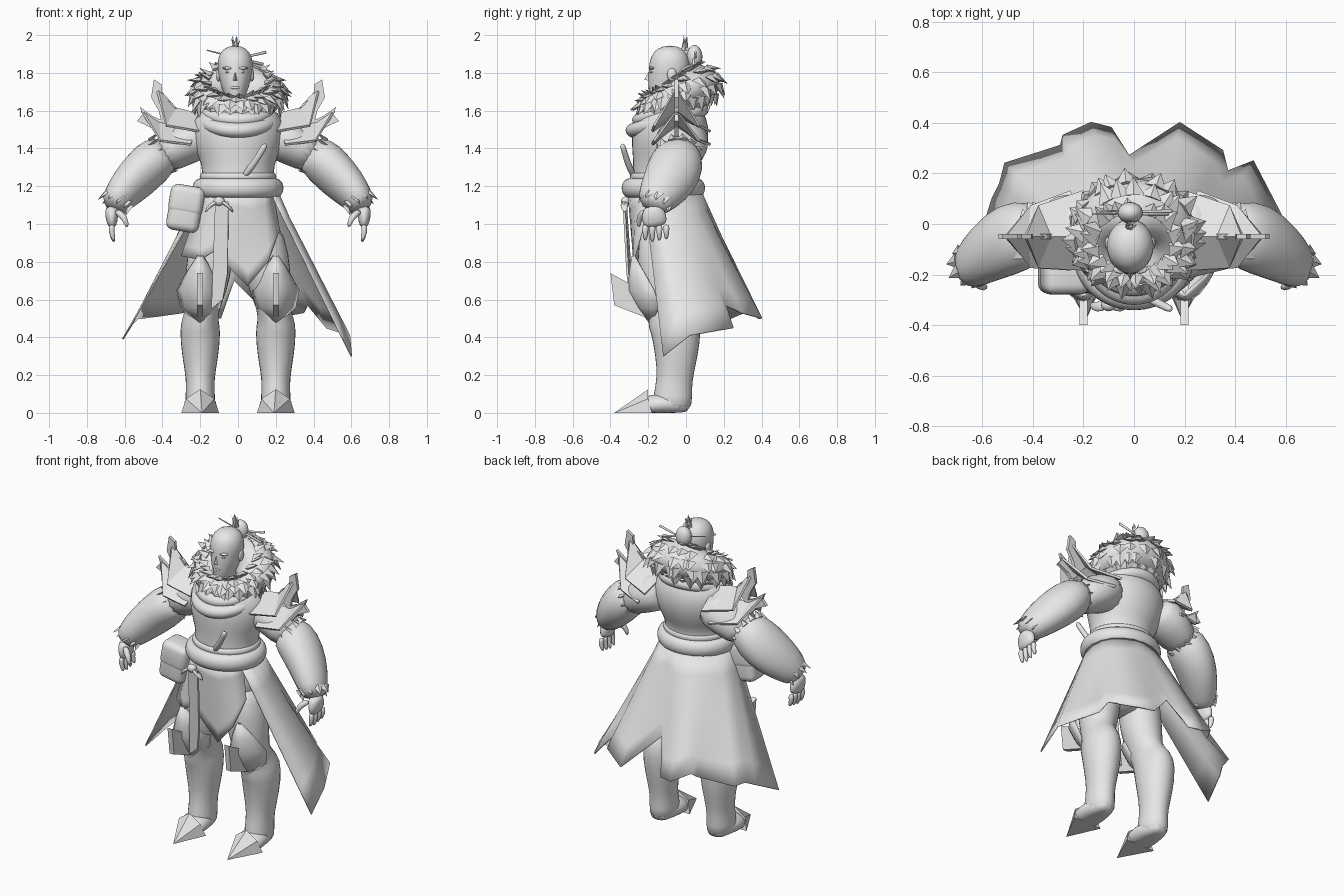
import bpy
import bmesh
import random
from math import sin, cos, pi, radians
from mathutils import Vector, Matrix

random.seed(4)
default_cube = bpy.data.objects.get("Cube")
if default_cube:
    bpy.data.objects.remove(default_cube, do_unlink=True)

grey = bpy.data.materials.new("plain grey")
grey.use_nodes = True
grey.diffuse_color = (.8, .8, .8, 1)
grey.node_tree.nodes["Principled BSDF"].inputs["Base Color"].default_value = grey.diffuse_color


def finish(name, bm, smooth=True, mirror=False, subdivide=0, thickness=0):
    """Turn a bmesh into a named object with its modifiers."""
    bmesh.ops.recalc_face_normals(bm, faces=bm.faces[:])
    for face in bm.faces:
        face.smooth = smooth
    mesh = bpy.data.meshes.new(name)
    bm.to_mesh(mesh)
    bm.free()
    mesh.materials.append(grey)
    obj = bpy.data.objects.new(name, mesh)
    bpy.context.scene.collection.objects.link(obj)
    if thickness:
        solid = obj.modifiers.new("Thickness", "SOLIDIFY")
        solid.thickness = thickness
        solid.offset = 0
    if subdivide:
        subsurf = obj.modifiers.new("Subdivision", "SUBSURF")
        subsurf.levels = subsurf.render_levels = subdivide
    if mirror:
        obj.modifiers.new("Mirror", "MIRROR")
    return obj


def skin(name, rings, closed=False, **options):
    """Bridge rings of points; cap the ends unless the rings form a loop."""
    bm = bmesh.new()
    rows = [[bm.verts.new(point) for point in ring] for ring in rings]
    count = len(rows[0])
    pairs = list(zip(rows, rows[1:]))
    if closed:
        pairs.append((rows[-1], rows[0]))
    for low, high in pairs:
        for i in range(count):
            j = (i + 1) % count
            bm.faces.new((low[i], low[j], high[j], high[i]))
    if not closed:
        bm.faces.new(rows[0])
        bm.faces.new(rows[-1])
    return finish(name, bm, **options)


def tube(name, path, sides=14, ref=Vector((1, 0, 0)), subdivide=1, **options):
    """Loft ellipses (x, y, z, radius a, radius b) along a path."""
    centres = [Vector(step[:3]) for step in path]
    rings = []
    for i, (centre, step) in enumerate(zip(centres, path)):
        tangent = (centres[min(i + 1, len(path) - 1)] - centres[max(i - 1, 0)]).normalized()
        a = (ref - tangent * ref.dot(tangent)).normalized()
        b = tangent.cross(a)
        ring = []
        for k in range(sides):
            angle = 2 * pi * k / sides
            point = centre + a * cos(angle) * step[3] + b * sin(angle) * step[4]
            point.z = max(point.z, 0)
            ring.append(point)
        rings.append(ring)
    return skin(name, rings, subdivide=subdivide, **options)


def loop_point(angle, turn, centre, radii, tilt, minor, swell=0):
    """Point on a tilted ring; the ring swells towards the back."""
    size = 1 + swell * sin(angle)
    reach = minor[0] * size * cos(turn)
    return Vector((centre[0] + (radii[0] + reach) * cos(angle),
                   centre[1] + (radii[1] + reach) * sin(angle),
                   centre[2] + tilt * sin(angle) + minor[1] * size * sin(turn)))


def loop(name, *shape, around=32, sides=10):
    rings = [[loop_point(2 * pi * i / around, 2 * pi * k / sides, *shape)
              for k in range(sides)] for i in range(around)]
    return skin(name, rings, closed=True, subdivide=1)


def sheet(name, columns, **options):
    """Open surface through equal columns of points."""
    bm = bmesh.new()
    grid = [[bm.verts.new(point) for point in column] for column in columns]
    for left, right in zip(grid, grid[1:]):
        for row in range(len(left) - 1):
            bm.faces.new((left[row], left[row + 1], right[row + 1], right[row]))
    return finish(name, bm, **options)


def drape(name, hem, start, sweep):
    """Cloth in straight columns from an arc of the waist to a ragged hem."""
    columns = []
    for i, corner in enumerate(hem):
        angle = radians(start + sweep * i / (len(hem) - 1))
        waist = Vector((.215 * cos(angle), -.11 + .195 * sin(angle), 1.16))
        columns.append([waist.lerp(Vector(corner), row / 6) for row in range(7)])
    return sheet(name, columns, thickness=.008)


def facets(name, points, faces, **options):
    bm = bmesh.new()
    verts = [bm.verts.new(point) for point in points]
    for face in faces:
        bm.faces.new([verts[i] for i in face])
    return finish(name, bm, smooth=False, **options)


def plate(name, points, thickness=.012, **options):
    return facets(name, points, [range(len(points))], thickness=thickness, **options)


def tufts(name, samples, **options):
    """Small pointed flat locks: (base, direction, length, width)."""
    bm = bmesh.new()
    for base, direction, length, width in samples:
        turn = direction.to_track_quat("Z", "Y").to_matrix().to_4x4()
        place = Matrix.Translation(base + direction.normalized() * length / 2) @ turn
        bmesh.ops.create_cone(bm, cap_ends=True, segments=4, radius1=width, radius2=0,
                              depth=length, matrix=place @ Matrix.Diagonal((1, .4, 1, 1)))
    return finish(name, bm, smooth=False, **options)


def ball(name, location, scale):
    bm = bmesh.new()
    bmesh.ops.create_uvsphere(bm, u_segments=16, v_segments=10, radius=1,
                              matrix=Matrix.Translation(location) @ Matrix.Diagonal((*scale, 1)))
    return finish(name, bm)


# Torso and hips
tube("torso", [(0, -.11, 1.1, .2, .17), (0, -.11, 1.25, .195, .175), (0, -.11, 1.31, .19, .17),
               (0, -.095, 1.4, .235, .2), (0, -.08, 1.5, .25, .21), (0, -.06, 1.58, .23, .18),
               (0, -.06, 1.66, .12, .11)], sides=20)
tube("hips", [(0, -.12, 1.17, .21, .175), (0, -.12, 1, .205, .165), (0, -.12, .86, .19, .14),
              (0, -.12, .77, .08, .08)], sides=20)

# Legs and boots
tube("leg", [(.12, -.12, 1.02, .1, .13), (.15, -.13, .82, .13, .135), (.17, -.12, .65, .115, .12),
             (.185, -.1, .56, .085, .11), (.2, -.07, .49, .1, .14), (.2, -.05, .44, .112, .14),
             (.2, -.05, .3, .1, .115), (.2, -.06, .18, .075, .095), (.2, -.07, .09, .08, .105),
             (.2, -.075, 0, .085, .11)], mirror=True)
tube("boot_foot", [(.2, .03, .04, .05, .05), (.2, -.08, .05, .085, .06),
                   (.2, -.2, .04, .095, .06), (.2, -.25, .02, .04, .03)], mirror=True)
facets("toe_cap", [(.19, -.38, 0), (.2, -.2, .125), (.1, -.18, 0), (.3, -.18, 0),
                   (.125, -.2, .075), (.275, -.2, .075)],
       [(0, 1, 4), (0, 4, 2), (0, 5, 1), (0, 3, 5), (1, 5, 3, 2, 4), (0, 2, 3)], mirror=True)

# Curved knee guards with a forward blade
shield = [(.83, .01, -.28), (.74, .07, -.295), (.65, .12, -.3), (.56, .1, -.25), (.48, .01, -.19)]
sheet("knee_guard", [[(.2 + u * half / 4, front + .13 * (u / 4) ** 2 * half / .12, z)
                      for z, half, front in shield] for u in range(-4, 5)],
      thickness=.014, mirror=True)
plate("knee_blade", [(.2, -.4, .74), (.2, -.38, .57), (.2, -.2, .5), (.2, -.2, .63)],
      .032, mirror=True)

# Coat skirt and front cloth
drape("coat_skirt", [(-.61, -.06, .39), (-.56, .1, .47), (-.53, .16, .5), (-.51, .24, .5),
                     (-.29, .31, .53), (-.28, .35, .56), (-.17, .4, .5), (-.09, .38, .5),
                     (-.02, .27, .7), (.18, .4, .5), (.35, .29, .53), (.37, .21, .57),
                     (.47, .25, .45), (.59, .02, .41), (.6, -.12, .3)], 215, -250)
drape("front_cloth", [(-.3, -.19, .83), (-.2, -.27, .81), (-.12, -.28, .86), (-.03, -.27, .75),
                      (.05, -.27, .67), (.16, -.28, .8), (.22, -.23, .97)], 210, 120)

# Belt, knot and hanging strip
loop("belt", (0, -.12, 1.19), (.2, .18), 0, (.045, .055))
loop("belt_upper_band", (0, -.115, 1.25), (.19, .17), 0, (.015, .022))
ball("belt_knot", (-.1, -.32, 1.12), (.03, .025, .025))
for side in (-1, 1):
    tube("knot_tail", [(-.1, -.32, 1.12, .012, .02), (-.1 + side * .05, -.33, 1.1, .012, .025),
                       (-.1 + side * .075, -.32, 1.06, .005, .01)], sides=8)
plate("hanging_strip", [(-.12, -.32, 1.12), (-.05, -.33, 1.12), (-.055, -.31, .74),
                        (-.08, -.29, .6), (-.14, -.28, .55)])

# Pouch and dagger
pouch = bmesh.new()
tilt = Matrix.Translation((-.28, -.2, 1.08)) @ Matrix.Rotation(.17, 4, "Y")
for height, size in ((0, (.175, .15, .24)), (.045, (.183, .158, .16))):
    bmesh.ops.create_cube(pouch, size=1, matrix=tilt @ Matrix.Translation((0, 0, height))
                          @ Matrix.Diagonal((*size, 1)))
bevel = finish("pouch", pouch).modifiers.new("Rounding", "BEVEL")
bevel.width = .04
bevel.segments = 4
tube("dagger_handle", [(.02, -.27, 1.24, .015, .015), (.07, -.3, 1.3, .022, .02),
                       (.11, -.32, 1.36, .016, .016), (.15, -.34, 1.43, .022, .018)], sides=8)

# Arms: upper arm, thick sleeve, hand
tube("upper_arm", [(.14, -.02, 1.48, .13, .15), (.28, -.015, 1.43, .115, .145),
                   (.43, -.05, 1.33, .095, .12)], mirror=True)
sleeve = [(.36, -.05, 1.39, .08, .1), (.42, -.04, 1.36, .125, .14), (.5, -.06, 1.28, .122, .155),
          (.58, -.11, 1.2, .105, .135), (.64, -.16, 1.13, .085, .105), (.67, -.18, 1.08, .06, .075)]
tube("sleeve", sleeve, mirror=True)
tube("palm", [(.665, -.175, 1.1, .04, .05), (.67, -.17, 1.04, .035, .07),
              (.665, -.16, .98, .024, .065)], mirror=True)
for i in range(4):
    y = -.215 + .037 * i
    tube("finger", [(.665, y, 1, .018, .02), (.672, y, .96, .017, .017),
                    (.655, y, .9 + .008 * abs(i - 1), .01, .01)], sides=8, mirror=True)
tube("thumb", [(.65, -.21, 1.07, .022, .022), (.6, -.25, 1.04, .02, .02),
               (.585, -.25, .98, .011, .011)], sides=8, mirror=True)


def cuff_locks(start, end, radius, count, length):
    """Locks that circle a sleeve opening and point along the arm."""
    axis = (Vector(end) - Vector(start)).normalized()
    across = axis.orthogonal().normalized()
    for i in range(count):
        outward = Matrix.Rotation(2 * pi * i / count, 3, axis) @ across
        spread = axis + outward * random.uniform(.1, .4)
        yield (Vector(start) + outward * radius, spread, length * random.uniform(.7, 1.2), .032)


tufts("elbow_fur", cuff_locks(sleeve[1][:3], sleeve[0][:3], .1, 12, .06), mirror=True)
tufts("wrist_fur", cuff_locks(sleeve[4][:3], sleeve[5][:3], .07, 10, .055), mirror=True)


# Layered shoulder armour with upright blades
def shoulder_layer(name, inner, ridge, tip, inner_edge, outer_edge):
    middle = -.05
    points = [(x, middle, z) for x, z in (inner, ridge, tip)]
    for inner_y, outer_y in ((-.18, -.17), (.13, .07)):
        points += [(inner_edge[0], inner_y, inner_edge[1]), (outer_edge[0], outer_y, outer_edge[1])]
    facets(name, points, [(0, 1, 4, 3), (1, 2, 4), (0, 5, 6, 1), (1, 6, 2)],
           thickness=.014, mirror=True)


shoulder_layer("shoulder_plate_upper", (.17, 1.57), (.33, 1.61), (.43, 1.72), (.2, 1.49), (.38, 1.52))
shoulder_layer("shoulder_plate_lower", (.22, 1.5), (.42, 1.54), (.51, 1.6), (.25, 1.42), (.41, 1.44))
blades = {"shoulder_blade_upper": [(.32, 1.6), (.345, 1.64), (.4, 1.67), (.405, 1.74), (.445, 1.765),
                                   (.46, 1.67), (.42, 1.6), (.4, 1.52)],
          "shoulder_blade_lower": [(.38, 1.54), (.45, 1.57), (.52, 1.62), (.505, 1.58),
                                   (.535, 1.545), (.46, 1.51), (.42, 1.46)]}
for name, outline in blades.items():
    plate(name, [(x, -.05, z) for x, z in outline], .02, mirror=True)

# Scarf folds and fur collar
loop("scarf_lower", (0, -.1, 1.55), (.155, .165), .055, (.06, .045))
loop("scarf_upper", (0, -.09, 1.6), (.14, .14), .05, (.06, .045))
collar = ((0, -.07, 1.68), (.14, .11), .06, (.11, .085), .35)
loop("fur_collar", *collar)
locks = []
for row in range(6):
    turn = row * .5 - 1
    for i in range(22):
        angle = 2 * pi * (i + random.random()) / 22
        radial = Vector((cos(angle), sin(angle), 0))
        normal = radial * cos(turn) + Vector((0, 0, sin(turn)))
        downward = radial * sin(turn) - Vector((0, 0, cos(turn)))
        base = loop_point(angle, turn, *collar) - normal * .012
        locks.append((base, downward + normal * random.uniform(.35, .7),
                      random.uniform(.055, .085), .045))
tufts("collar_fur", locks)

# Head and face
mid = -.015
tube("head", [(mid, -.05, 1.58, .06, .06), (mid, -.075, 1.645, .06, .075),
              (mid, -.11, 1.665, .045, .085), (mid, -.105, 1.72, .075, .1),
              (mid, -.09, 1.8, .092, .11), (mid, -.085, 1.86, .097, .11),
              (mid, -.085, 1.915, .08, .09), (mid, -.085, 1.945, .03, .035)], sides=18)
facets("nose", [(mid, -.188, 1.82), (mid, -.222, 1.765), (mid - .02, -.18, 1.755), (mid + .02, -.18, 1.755)],
       [(0, 1, 2), (0, 3, 1), (1, 3, 2)])
ball("lips", (mid, -.19, 1.722), (.025, .012, .009))
ball("chin", (mid, -.175, 1.675), (.03, .02, .022))
for side in (-1, 1):
    ball("brow", (mid + side * .038, -.18, 1.825), (.03, .016, .008))
    ball("eye", (mid + side * .036, -.178, 1.805), (.015, .012, .007))
    ball("ear", (mid + side * .088, -.075, 1.79), (.012, .025, .035))

# Hair bun, topknot and pins
ball("hair_bun", (mid, .045, 1.885), (.05, .042, .062))
tufts("topknot", [(Vector((mid, -.005, 1.92)), Vector((cos(i), sin(i) * .3, 2 + i % 2)), .06 + .01 * (i % 3), .022)
                  for i in range(7)])
for name, start, end in (("hair_pin_right", (-.165, .04, 1.92), (.135, .04, 1.845)),
                         ("hair_pin_left", (-.13, .05, 1.845), (.15, .05, 1.91))):
    tube(name, [(*start, .003, .003), (*end, .008, .008)], sides=6, ref=Vector((0, 0, 1)), subdivide=0)
